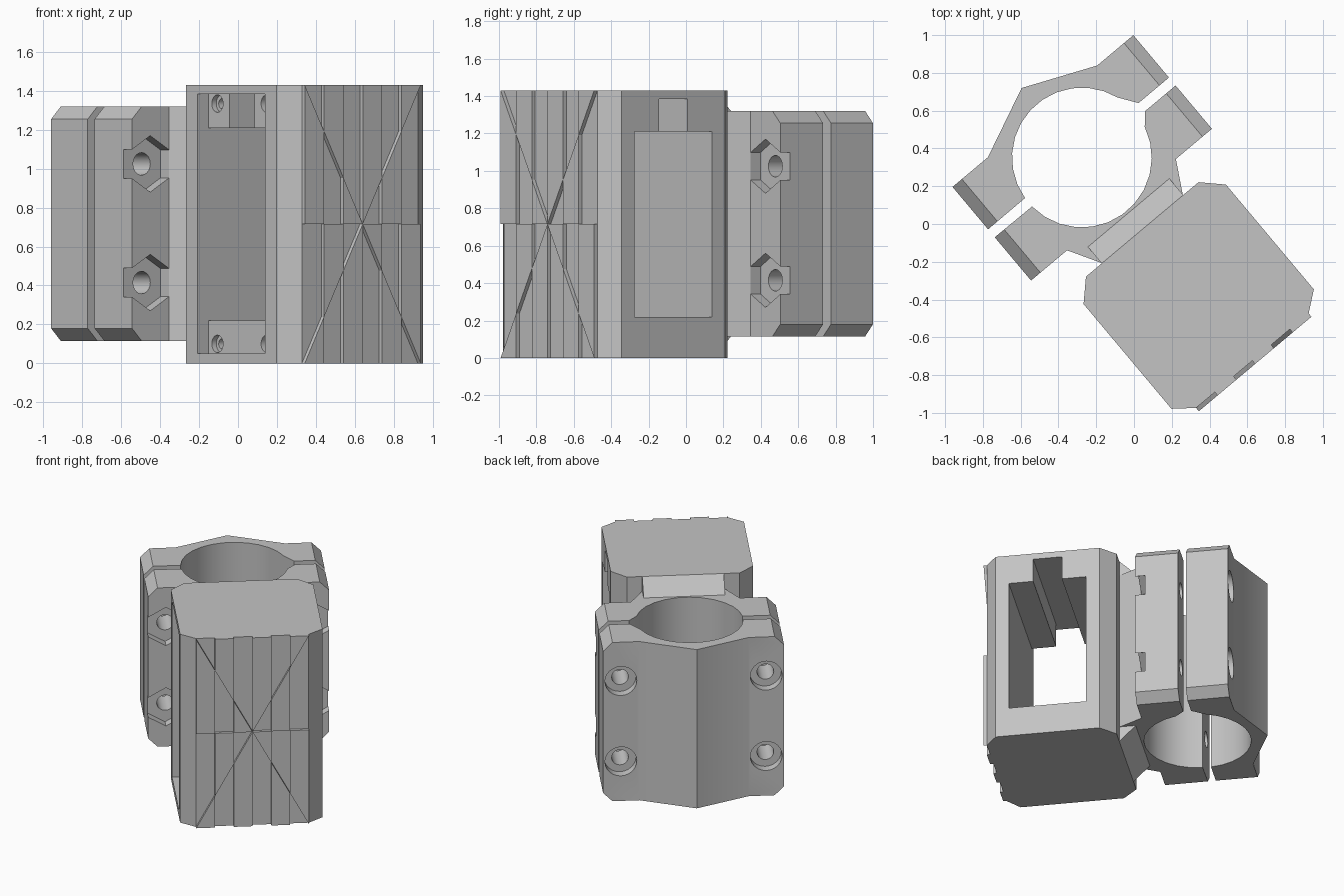
import bpy, bmesh
from math import radians, cos, sin, pi
from mathutils import Vector

cube = bpy.data.objects.get("Cube")
if cube:
    bpy.data.objects.remove(cube)

grey = bpy.data.materials.new("plain_grey")
grey.use_nodes = True
colour = (0.55, 0.55, 0.55, 1)
grey.diffuse_color = colour
grey.node_tree.nodes["Principled BSDF"].inputs["Base Color"].default_value = colour

TURN = radians(40)
parts = []


def finish(name, bm, keep=True):
    """Turn a bmesh into an object."""
    bmesh.ops.recalc_face_normals(bm, faces=bm.faces)
    mesh = bpy.data.meshes.new(name)
    bm.to_mesh(mesh)
    bm.free()
    obj = bpy.data.objects.new(name, mesh)
    bpy.context.collection.objects.link(obj)
    if keep:
        mesh.materials.append(grey)
        parts.append(obj)
    return obj


def prism(points, low, high, axes="xyz"):
    """Extrude a 2D outline; axes names the two outline axes, then depth."""
    order = ["xyz".index(a) for a in axes]
    bm = bmesh.new()
    verts = []
    for p in points:
        co = [0, 0, 0]
        for axis, value in zip(order, (p[0], p[1], low)):
            co[axis] = value
        verts.append(bm.verts.new(co))
    face = bm.faces.new(verts)
    step = Vector((0, 0, 0))
    step[order[2]] = high - low
    geom = bmesh.ops.extrude_face_region(bm, geom=[face])["geom"]
    bmesh.ops.translate(bm, vec=step, verts=[g for g in geom if isinstance(g, bmesh.types.BMVert)])
    return bm


def ring(x, y, r, n, start=0.0):
    return [(x + r * cos(start + 2 * pi * i / n), y + r * sin(start + 2 * pi * i / n)) for i in range(n)]


def rect(x0, x1, y0, y1):
    return [(x0, y0), (x1, y0), (x1, y1), (x0, y1)]


def cut(obj, bm):
    """Subtract a closed shape from a part and discard the cutter."""
    cutter = finish("cutter", bm, keep=False)
    cutter.hide_render = True
    mod = obj.modifiers.new("cut", "BOOLEAN")
    mod.operation, mod.solver, mod.object = "DIFFERENCE", "EXACT", cutter
    bpy.context.view_layer.update()
    deps = bpy.context.evaluated_depsgraph_get()
    mesh = bpy.data.meshes.new_from_object(obj.evaluated_get(deps))
    obj.modifiers.clear()
    obj.data = mesh
    bpy.data.objects.remove(cutter)


# Housing: chamfered block
W, BACK, FRONT, TOP, CH = 0.492, -0.05, -0.98, 1.43, 0.103
RELIEF = 0.023
base = FRONT + RELIEF
half = [(W - CH, BACK), (W, BACK - CH), (W, FRONT + CH), (W - CH, base)]
housing = finish("housing", prism(half + [(-x, y) for x, y in reversed(half)], 0, TOP))

# Recess, window, cable notch and screw holes through the sides
Y0, Y1 = -0.785, -0.245
YM = (Y0 + Y1) / 2
FLOOR = -W + 0.072
cut(housing, prism(rect(Y0, Y1, 0.05, 1.385), -0.7, FLOOR, "yzx"))
cut(housing, prism(rect(Y0, Y1, 0.22, 1.21), -0.7, 0.7, "yzx"))
cut(housing, prism(rect(YM - 0.1, YM + 0.1, 1.15, 1.385), -0.7, 0.7, "yzx"))
for y in (YM - 0.197, YM + 0.197):
    for z in (0.1, 1.335):
        cut(housing, prism(ring(y, z, 0.045, 20), FLOOR - 0.03, FLOOR + 0.03, "yzx"))
        cut(housing, prism(ring(y, z, 0.026, 16), FLOOR - 0.03, FLOOR + 0.15, "yzx"))

# Front relief: raised strips alternating across the diagonals and midline
bm = bmesh.new()
edge = W - CH
mid = TOP / 2
bm.faces.new([bm.verts.new((x, base, z)) for x, z in rect(-edge, edge, 0, TOP)])
strip = edge / 3
diagonals = [Vector((mid, 0, -edge)), Vector((mid, 0, edge))]
planes = [(Vector((i * strip, base, mid)), Vector((1, 0, 0))) for i in range(-2, 3)]
planes += [(Vector((0, base, mid)), n) for n in diagonals + [Vector((0, 0, 1))]]
for co, no in planes:
    bmesh.ops.bisect_plane(bm, geom=bm.verts[:] + bm.edges[:] + bm.faces[:], dist=1e-5,
                           plane_co=co, plane_no=no)
low = []
for f in bm.faces:
    c = f.calc_center_median() - Vector((0, base, mid))
    k = int((c.x + edge) / strip)
    flips = sum(c.dot(n) > 0 for n in diagonals) + (c.z > 0)
    # Even strips are sunk along the top edge
    if (k + flips) % 2 == 0:
        low.append(f)
bmesh.ops.delete(bm, geom=low, context="FACES")
geom = bmesh.ops.extrude_face_region(bm, geom=bm.faces[:])["geom"]
bmesh.ops.translate(bm, vec=(0, -RELIEF, 0), verts=[g for g in geom if isinstance(g, bmesh.types.BMVert)])
finish("front_relief", bm)

# Clamp: two halves round a bore
CY, R, Z0, Z1 = 0.447, 0.37, 0.115, 1.32
WING = 0.625


def arc(a, b, n):
    return [(R * cos(radians(a + (b - a) * i / n)), CY + R * sin(radians(a + (b - a) * i / n)))
            for i in range(n + 1)]


back_outline = [(-WING, 0.475), (-WING, 0.768), (-0.38, 0.768), (-0.008, 0.934), (0.375, 0.768),
                (WING, 0.768), (WING, 0.475), (0.415, 0.475)] + arc(19, 175.5, 12)
front_outline = [(WING, 0.42), (WING, 0.121), (0.376, 0.121), (0.281, BACK), (-0.278, BACK),
                 (-0.376, 0.121), (-WING, 0.121), (-WING, 0.42)] + arc(184.5, 346, 12) + [(0.415, 0.42)]

for name, outline in (("clamp_back", back_outline), ("clamp_front", front_outline)):
    clamp = finish(name, prism(outline, Z0, Z1))
    for side in (-1, 1):
        # Bevelled wing ends
        for z, d in ((Z0, -1), (Z1, 1)):
            tri = [(side * (WING - 0.165), z + d * 0.1), (side * (WING + 0.1), z + d * 0.1),
                   (side * (WING + 0.1), z - d * 0.165)]
            cut(clamp, prism(tri, -0.2, 1.2, "xzy"))
        # Bolt holes, nut pockets and bolt head recesses
        for z in (0.415, 1.025):
            x = side * 0.502
            cut(clamp, prism(ring(x, z, 0.058, 20), -0.2, 1.2, "xzy"))
            if name == "clamp_front":
                cut(clamp, prism(ring(x, z, 0.145, 6, pi / 2), 0.0, 0.19, "xzy"))
            else:
                cut(clamp, prism(ring(x, z, 0.11, 24), 0.7, 1.0, "xzy"))

# Sloped gussets joining the housing to the clamp
for name, z, end in (("upper_gusset", Z1, TOP), ("lower_gusset", Z0, 0.0)):
    finish(name, prism([(BACK, z), (BACK, end), (0.064, z)], -0.28, 0.283, "yzx"))

# Turn everything to its resting direction and shade
bpy.ops.object.select_all(action="DESELECT")
for obj in parts:
    obj.rotation_euler.z = TURN
    obj.location = (0.015 * cos(TURN), 0.015 * sin(TURN), 0)
    obj.select_set(True)
bpy.context.view_layer.objects.active = parts[0]
bpy.ops.object.shade_smooth_by_angle(angle=radians(30))
